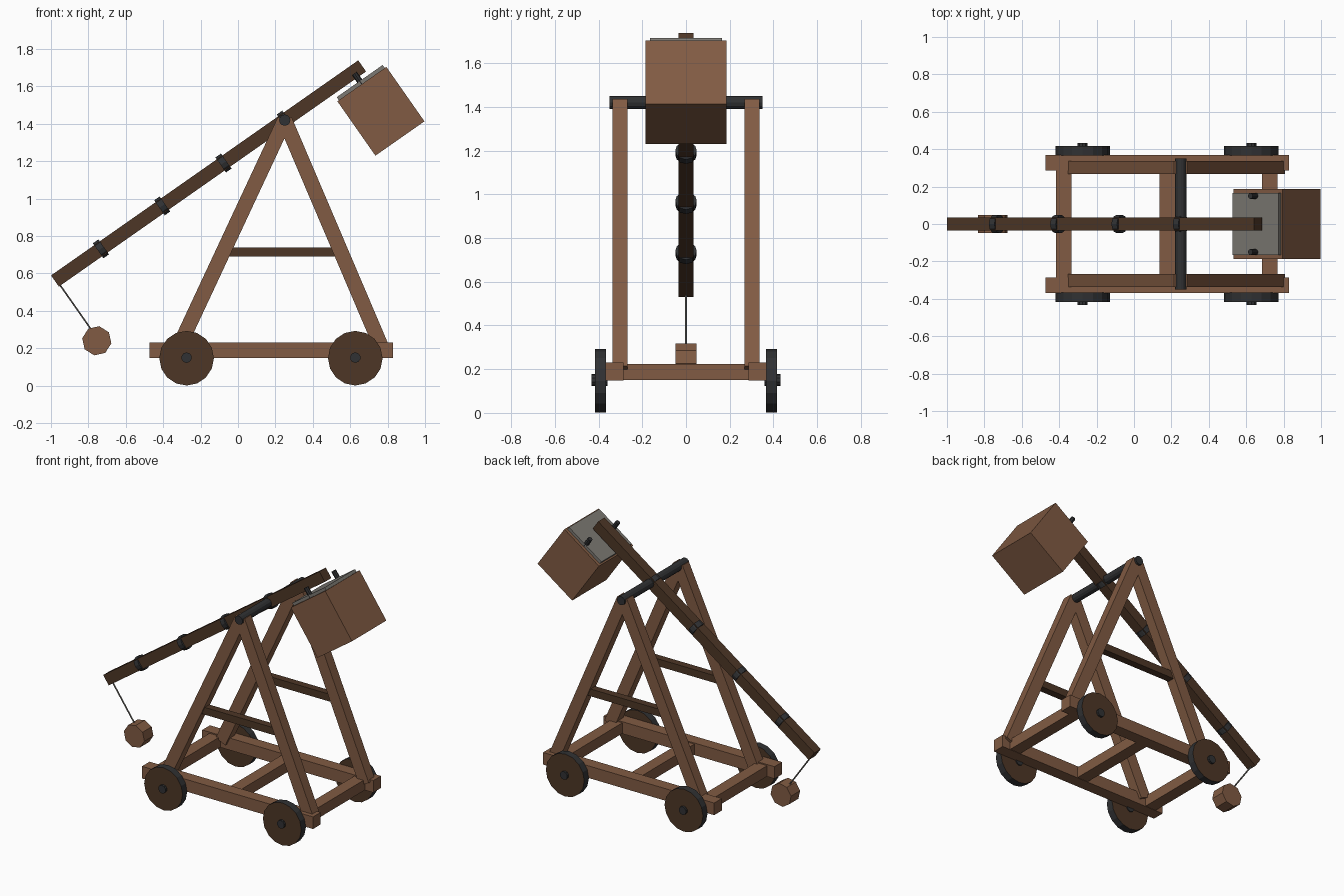
import bpy, bmesh, math
from mathutils import Matrix, Vector

if "Cube" in bpy.data.objects:
    bpy.data.objects.remove(bpy.data.objects["Cube"])


def material(name, rgb):
    m = bpy.data.materials.new(name)
    m.diffuse_color = (*rgb, 1)
    m.use_nodes = True
    m.node_tree.nodes["Principled BSDF"].inputs["Base Color"].default_value = m.diffuse_color
    return m


WOOD = material("frame_wood", (0.22, 0.105, 0.056))
DARK = material("dark_wood", (0.075, 0.037, 0.019))
IRON = material("dark_iron", (0.03, 0.031, 0.033))
GREY = material("grey_rope_and_lid", (0.2, 0.19, 0.17))

ID = Matrix.Identity(4)
# Arm frame: x along the arm, z across it, origin at the pivot
ARM = Matrix.Translation((0.25, 0, 1.42)) @ Matrix.Rotation(math.radians(-35), 4, 'Y')


def finish(name, bm, mats):
    bmesh.ops.recalc_face_normals(bm, faces=bm.faces)
    me = bpy.data.meshes.new(name)
    bm.to_mesh(me)
    bm.free()
    for m in mats:
        me.materials.append(m)
    ob = bpy.data.objects.new(name, me)
    bpy.context.collection.objects.link(ob)
    return ob


def box(name, center, size, mat, frame=ID):
    bm = bmesh.new()
    bmesh.ops.create_cube(bm, size=1)
    bm.transform(frame @ Matrix.Translation(center) @ Matrix.Diagonal((*size, 1)))
    return finish(name, bm, [mat])


def rod(name, a, b, r, sides, mat, frame=ID, cap=None, spin=0):
    """Cylinder from a to b; optional second material on the end caps."""
    a, b = Vector(a), Vector(b)
    d = b - a
    bm = bmesh.new()
    bmesh.ops.create_cone(bm, cap_ends=True, segments=sides, radius1=r, radius2=r, depth=d.length)
    if cap:
        for f in bm.faces:
            f.material_index = int(abs(f.normal.z) > 0.9)
    turn = d.to_track_quat('Z', 'Y').to_matrix().to_4x4()
    bm.transform(frame @ Matrix.Translation((a + b) / 2) @ turn @ Matrix.Rotation(spin, 4, 'Z'))
    return finish(name, bm, [mat, cap] if cap else [mat])


def beam(name, a, b, wide, thick, mat):
    """Square-cut beam between two points in an xz plane."""
    a, b = Vector(a), Vector(b)
    d = b - a
    turn = Matrix.Rotation(math.atan2(-d.z, d.x), 4, 'Y')
    return box(name, (0, 0, 0), (d.length, wide, thick), mat,
               Matrix.Translation((a + b) / 2) @ turn)


# Base frame, A-frames and wheels, mirrored left and right
for s, side in ((-1, "front"), (1, "back")):
    box(side + "_rail", (0.178, s * 0.327, 0.19), (1.30, 0.083, 0.083), WOOD)
    y = s * 0.302
    for end, x in (("left", -0.32), ("right", 0.77)):
        beam(f"{side}_{end}_leg", (x, y, 0.2), (0.25, y, 1.42), 0.07, 0.08, WOOD)
    box(side + "_brace", (0.235, y, 0.715), (0.62, 0.05, 0.05), DARK)
    for end, x in (("left", -0.275), ("right", 0.627)):
        rod(f"{side}_{end}_wheel", (x, s * 0.367, 0.147), (x, s * 0.417, 0.147), 0.146, 16,
            IRON, cap=DARK)
        rod(f"{side}_{end}_hub", (x, s * 0.36, 0.15), (x, s * 0.432, 0.15), 0.028, 10, IRON)

# Cross beams
for i, x in enumerate((-0.375, 0.178, 0.725)):
    box(f"cross_beam_{i + 1}", (x, 0, 0.187), (0.083, 0.6, 0.073), WOOD)

# Pivot axle
rod("pivot_axle", (0.25, -0.35, 1.42), (0.25, 0.35, 1.42), 0.03, 12, IRON)

# Throwing arm with iron bands
box("throwing_arm", (-0.4975, 0, 0), (2.005, 0.07, 0.073), DARK, ARM)
for i in range(4):
    u = -0.4 * i
    rod(f"arm_band_{i + 1}", (u - 0.018, 0, 0), (u + 0.018, 0, 0), 0.049, 12, IRON, ARM)

# Sling rope and projectile
rod("sling_rope", (-1.49, 0, -0.03), (-1.49, 0, -0.34), 0.005, 6, GREY, ARM)
rod("projectile", (-1.5, -0.049, -0.39), (-1.5, 0.049, -0.39), 0.079, 8, WOOD, ARM)

# Counterweight box, lid and hanger pins
c = ARM.inverted() @ Vector((0.764, 0, 1.467))
box("counterweight", c, (0.32, 0.373, 0.355), WOOD, ARM)
top = c.z + 0.1775
box("counterweight_lid", (c.x, 0, top + 0.01), (0.30, 0.33, 0.02), GREY, ARM)
for s, side in ((-1, "front"), (1, "back")):
    rod(side + "_hanger_pin", (c.x, s * 0.15, top), (c.x, s * 0.15, top + 0.07), 0.016, 8, IRON, ARM)
